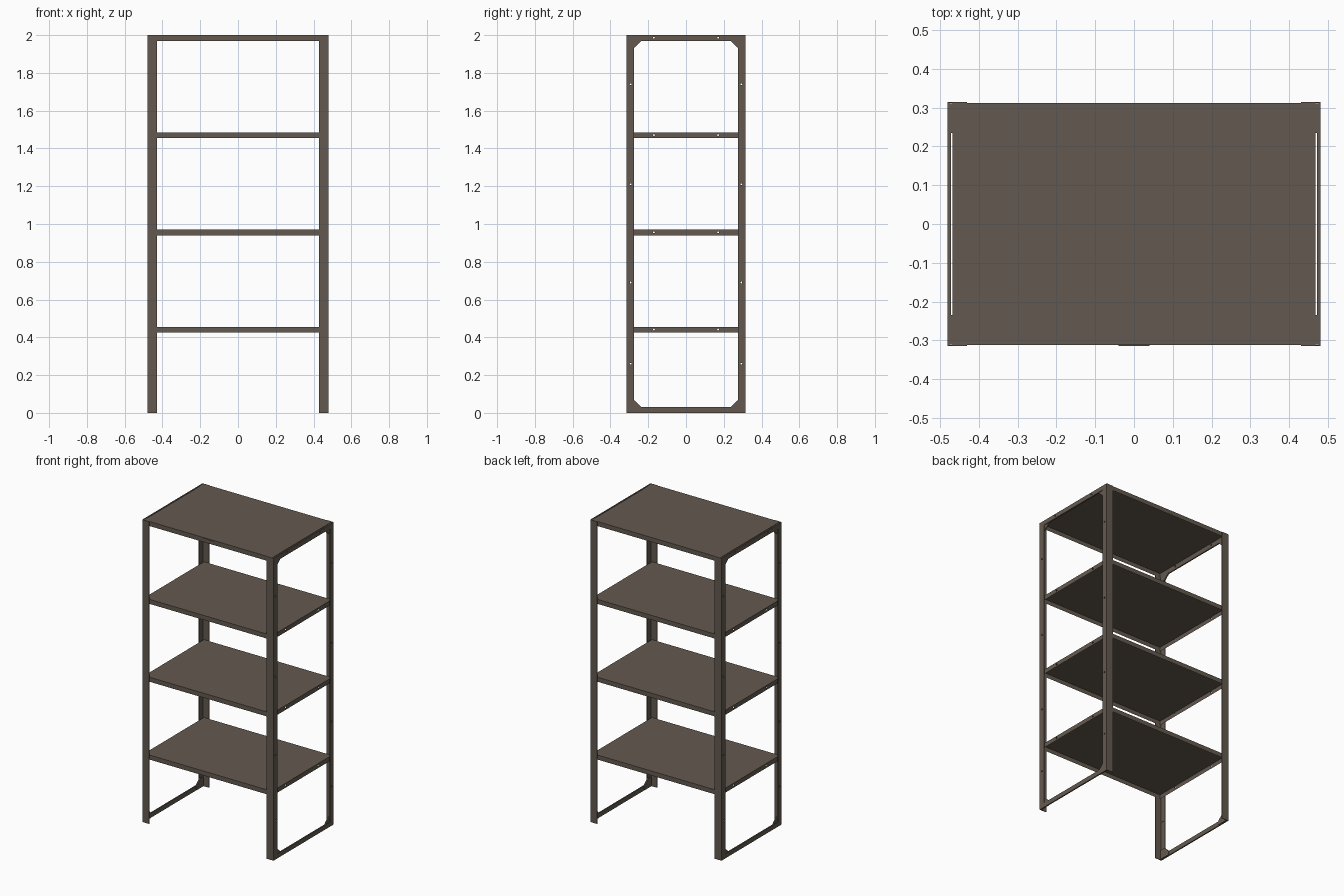
import bpy
import bmesh
from math import pi
from mathutils import Matrix

cube = bpy.data.objects.get("Cube")
if cube:
    bpy.data.objects.remove(cube, do_unlink=True)

steel = bpy.data.materials.new("brown grey steel")
steel.use_nodes = True
colour = (0.127, 0.102, 0.08, 1)
steel.diffuse_color = colour
steel.node_tree.nodes["Principled BSDF"].inputs["Base Color"].default_value = colour

HALF_X, HALF_Y, HEIGHT = 0.48, 0.315, 2.0
SHEET, RAIL_T, RAIL_H = 0.004, 0.008, 0.03
SHELF_X, SHELF_Y = 0.468, 0.312
SHELF_TOPS = (0.455, 0.97, 1.485, 2.0)
SIDES = ((1, "left"), (-1, "right"))
ENDS = ((-1, "front"), (1, "back"))


def add_object(name, bm):
    bmesh.ops.recalc_face_normals(bm, faces=bm.faces)
    mesh = bpy.data.meshes.new(name)
    bm.to_mesh(mesh)
    bm.free()
    mesh.materials.append(steel)
    obj = bpy.data.objects.new(name, mesh)
    bpy.context.collection.objects.link(obj)
    return obj


def add_box(bm, low, high):
    size = [b - a for a, b in zip(low, high)]
    centre = [(a + b) / 2 for a, b in zip(low, high)]
    matrix = Matrix.Translation(centre) @ Matrix.Diagonal((*size, 1))
    bmesh.ops.create_cube(bm, size=1, matrix=matrix)


def prism(name, points, direction):
    """Extrude a closed outline along a direction."""
    bm = bmesh.new()
    face = bm.faces.new([bm.verts.new(p) for p in points])
    extruded = bmesh.ops.extrude_face_region(bm, geom=[face])
    verts = [v for v in extruded["geom"] if isinstance(v, bmesh.types.BMVert)]
    bmesh.ops.translate(bm, verts=verts, vec=direction)
    return add_object(name, bm)


def drill(obj, centres):
    """Cut round bolt holes running along x."""
    bm = bmesh.new()
    for y, z in centres:
        bmesh.ops.create_cone(
            bm, cap_ends=True, segments=10, radius1=0.005, radius2=0.005, depth=1.2,
            matrix=Matrix.Translation((0, y, z)) @ Matrix.Rotation(pi / 2, 4, "Y"))
    cutter = add_object(obj.name + "_hole_cutter", bm)
    cutter.hide_render = True
    cutter.hide_viewport = True
    cutter.display_type = "WIRE"
    cut = obj.modifiers.new("bolt holes", "BOOLEAN")
    cut.object = cutter
    cut.solver = "EXACT"


# Angle posts with wide front flanges and narrower side flanges
for sx, side in SIDES:
    for sy, end in ENDS:
        outline = [(HALF_X, HALF_Y), (0.43, HALF_Y), (0.43, HALF_Y - 0.003),
                   (HALF_X - SHEET, HALF_Y - 0.003), (HALF_X - SHEET, 0.275), (HALF_X, 0.275)]
        post = prism(f"{end}_{side}_post", [(sx * x, sy * y, 0) for x, y in outline],
                     (0, 0, HEIGHT))
        drill(post, [(sy * 0.293, z) for z in (0.26, 0.69, 1.21, 1.74)])

        # Chamfered corner gussets inside each end frame
        for level, base, up in (("lower", 0, 1), ("upper", HEIGHT, -1)):
            corner = [(0.31, 0.002), (0.235, 0.002), (0.235, 0.03), (0.272, 0.065), (0.31, 0.065)]
            prism(f"{level}_{end}_{side}_gusset",
                  [(sx * SHELF_X, sy * y, base + up * z) for y, z in corner],
                  (sx * (HALF_X - SHEET - SHELF_X), 0, 0))

# Top and bottom rails of the end frames
for sx, side in SIDES:
    for level, z in (("bottom", 0), ("top", HEIGHT - RAIL_H)):
        bm = bmesh.new()
        xs = sorted((sx * HALF_X, sx * (HALF_X - RAIL_T)))
        add_box(bm, (xs[0], -0.275, z), (xs[1], 0.275, z + RAIL_H))
        rail = add_object(f"{level}_{side}_rail", bm)
        if level == "top":
            drill(rail, [(y, HEIGHT - 0.014) for y in (-0.17, 0.17)])

# Shelves: folded trays, open underneath
for number, top in enumerate(SHELF_TOPS, 1):
    bm = bmesh.new()
    add_box(bm, (-SHELF_X, -SHELF_Y, top - RAIL_H), (SHELF_X, SHELF_Y, top))
    bm.normal_update()
    under = [f for f in bm.faces if f.normal.z < -0.5]
    bmesh.ops.inset_region(bm, faces=under, thickness=SHEET)
    bmesh.ops.translate(bm, verts=under[0].verts, vec=(0, 0, RAIL_H - SHEET))
    shelf = add_object(f"shelf_{number}", bm)
    drill(shelf, [(y, top - 0.014) for y in (-0.17, 0.17)])

# Small blank plate on the front lip of the top shelf
bm = bmesh.new()
add_box(bm, (-0.04, -SHELF_Y - 0.002, HEIGHT - 0.025), (0.04, -SHELF_Y, HEIGHT - 0.005))
add_object("front_plate", bm)
